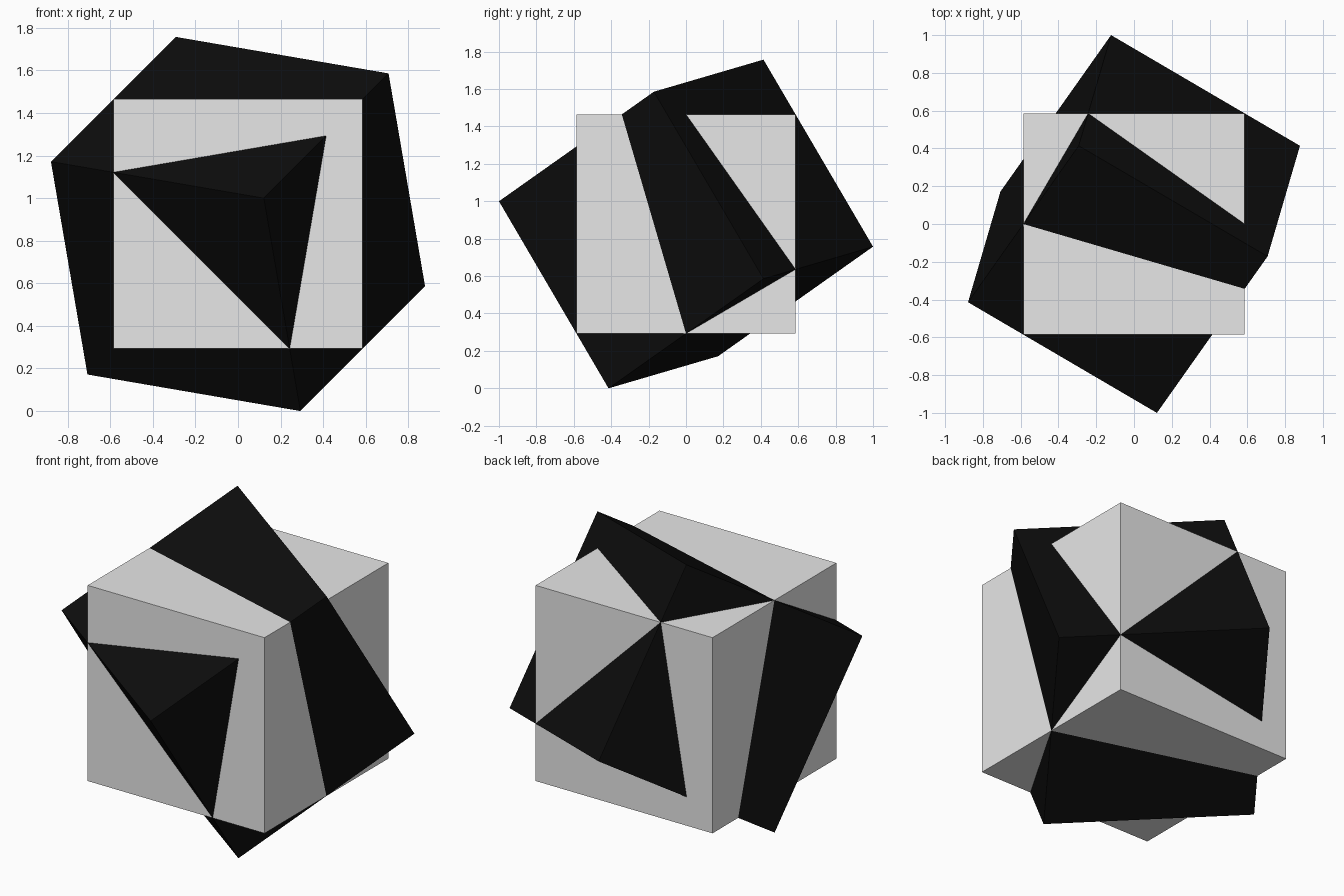
import bpy
from math import radians
from mathutils import Matrix

default = bpy.data.objects.get("Cube")
if default:
    bpy.data.objects.remove(default, do_unlink=True)

# The tilted cube is the tallest part; its reach sets the size and height
TILT = radians(45)
HALF = 1 / (1 + 0.5 ** 0.5)
CENTRE_Z = 1.5 * HALF


def make_material(name, value):
    mat = bpy.data.materials.new(name)
    mat.use_nodes = True
    colour = (value, value, value, 1)
    mat.diffuse_color = colour
    mat.node_tree.nodes["Principled BSDF"].inputs["Base Color"].default_value = colour
    return mat


def make_cube(name, mat, rotation):
    bpy.ops.mesh.primitive_cube_add(size=2 * HALF)
    cube = bpy.context.object
    cube.name = name
    cube.data.materials.append(mat)
    cube.matrix_world = Matrix.Translation((0, 0, CENTRE_Z)) @ rotation
    return cube


# Upright light cube
make_cube("upright_cube", make_material("light grey", 0.8), Matrix.Identity(4))

# Black cube of the same size, turned an eighth about each axis
tilted = (Matrix.Rotation(-TILT, 4, 'Y')
          @ Matrix.Rotation(TILT, 4, 'Z')
          @ Matrix.Rotation(TILT, 4, 'X'))
make_cube("tilted_cube", make_material("near black", 0.004), tilted)
